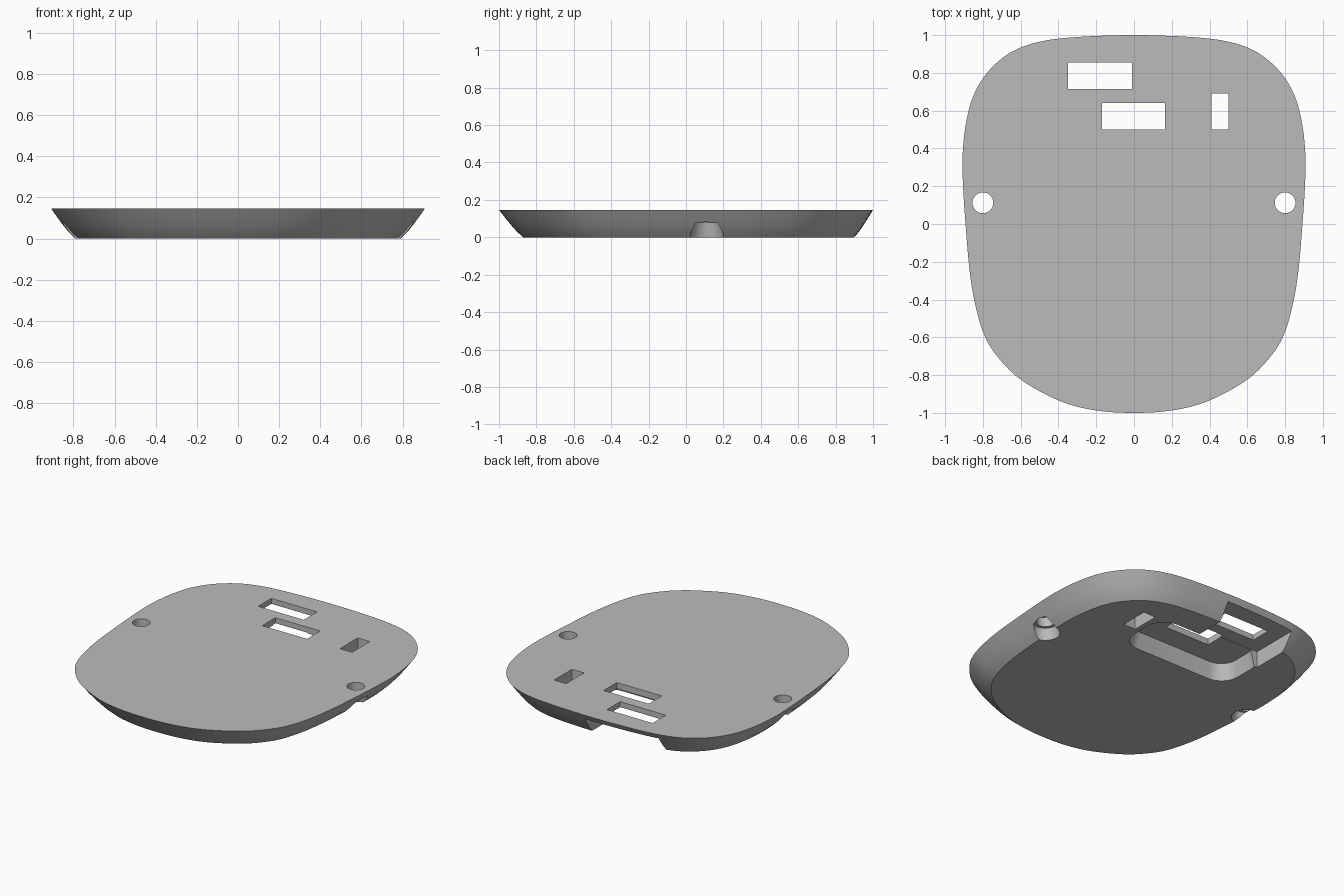
import bpy, bmesh, math
from mathutils import Vector

cube = bpy.data.objects.get("Cube")
if cube:
    bpy.data.objects.remove(cube)

H = 0.147

grey = bpy.data.materials.new("plain_grey")
grey.use_nodes = True
grey.diffuse_color = (0.5, 0.5, 0.5, 1)
grey.node_tree.nodes["Principled BSDF"].inputs["Base Color"].default_value = (0.5, 0.5, 0.5, 1)


def loft(name, rings):
    """Closed solid skinned through a stack of equal-length rings."""
    bm = bmesh.new()
    loops = [[bm.verts.new(p) for p in ring] for ring in rings]
    n = len(loops[0])
    for a, b in zip(loops, loops[1:]):
        for i in range(n):
            j = (i + 1) % n
            bm.faces.new((a[i], a[j], b[j], b[i]))
    bm.faces.new(loops[0])
    bm.faces.new(loops[-1])
    bmesh.ops.recalc_face_normals(bm, faces=bm.faces)
    mesh = bpy.data.meshes.new(name)
    bm.to_mesh(mesh)
    bm.free()
    mesh.materials.append(grey)
    ob = bpy.data.objects.new(name, mesh)
    bpy.context.collection.objects.link(ob)
    return ob


def smooth_loop(pts, steps=4):
    """Catmull-Rom curve through a closed list of 2D points."""
    out, n = [], len(pts)
    for i in range(n):
        a, b, c, d = (Vector(pts[(i + k) % n]) for k in (-1, 0, 1, 2))
        for s in range(steps):
            t = s / steps
            out.append(0.5 * (2 * b + (c - a) * t + (2 * a - 5 * b + 4 * c - d) * t ** 2
                              + (3 * b - a - 3 * c + d) * t ** 3))
    return out


def rounded_rect(x0, x1, y0, y1, r, z, steps=8):
    ring = []
    corners = ((x1 - r, y1 - r), (x0 + r, y1 - r), (x0 + r, y0 + r), (x1 - r, y0 + r))
    for q, (cx, cy) in enumerate(corners):
        for s in range(steps + 1):
            a = math.pi / 2 * (q + s / steps)
            ring.append((cx + r * math.cos(a), cy + r * math.sin(a), z))
    return ring


def circle(x, y, r, z, n=32):
    return [(x + r * math.cos(2 * math.pi * i / n), y + r * math.sin(2 * math.pi * i / n), z)
            for i in range(n)]


def box(name, x0, x1, y0, y1, z0, z1):
    return loft(name, [[(x0, y0, z), (x1, y0, z), (x1, y1, z), (x0, y1, z)] for z in (z0, z1)])


# Shallow dish with a gently bulging rim
half = [(0, 1), (.3, .99), (.5, .965), (.65, .91), (.77, .81), (.85, .68), (.892, .52),
        (.908, .35), (.905, .2), (.892, 0), (.87, -.25), (.842, -.42), (.8, -.57),
        (.74, -.68), (.63, -.8), (.5, -.885), (.35, -.953), (.18, -.99), (0, -1)]
outline = smooth_loop(half + [(-x, y) for x, y in half[-2:0:-1]])
rings = []
for f in (0, .2, .4, .6, .8, 1):
    t = f ** 0.85
    sx, sy, dy = .87 + .13 * t, .885 + .115 * t, .015 * (1 - t)
    rings.append([(p.x * sx, p.y * sy + dy, f * H) for p in outline])
plate = loft("base_plate", rings)

# Openings through the plate
cutters = [
    box("rear_window", -.35, -.01, .715, .855, -.1, .3),
    box("middle_window", -.17, .165, .5, .64, -.1, .3),
    box("side_slot", .41, .5, .5, .69, -.1, .3),
]

# Underside recesses: a tapered rounded pocket and a notch through the rear rim
cutters.append(loft("underside_pocket", [
    rounded_rect(-.45, .38, .32, .71, .13, -.02),
    rounded_rect(-.42, .35, .35, .69, .11, .105)]))
cutters.append(box("rear_notch", -.46, .07, .62, 1.2, -.05, .11))

# Screw holes with tapered counterbores
for side, sx in (("left", 1), ("right", -1)):
    x, y = .8 * sx, .112
    cutters.append(loft(side + "_counterbore", [
        circle(x, y, .094, -.02), circle(x, y, .09, 0), circle(x, y, .075, .076)]))
    cutters.append(loft(side + "_screw_hole", [circle(x, y, .055, -.1), circle(x, y, .055, .3)]))

bpy.ops.object.select_all(action='DESELECT')
bpy.context.view_layer.objects.active = plate
plate.select_set(True)
for c in cutters:
    c.hide_render = True
    mod = plate.modifiers.new(c.name, 'BOOLEAN')
    mod.operation = 'DIFFERENCE'
    mod.solver = 'EXACT'
    mod.object = c
    bpy.ops.object.modifier_apply(modifier=mod.name)
for c in cutters:
    bpy.data.objects.remove(c)

bpy.ops.object.shade_smooth_by_angle(angle=math.radians(25))
